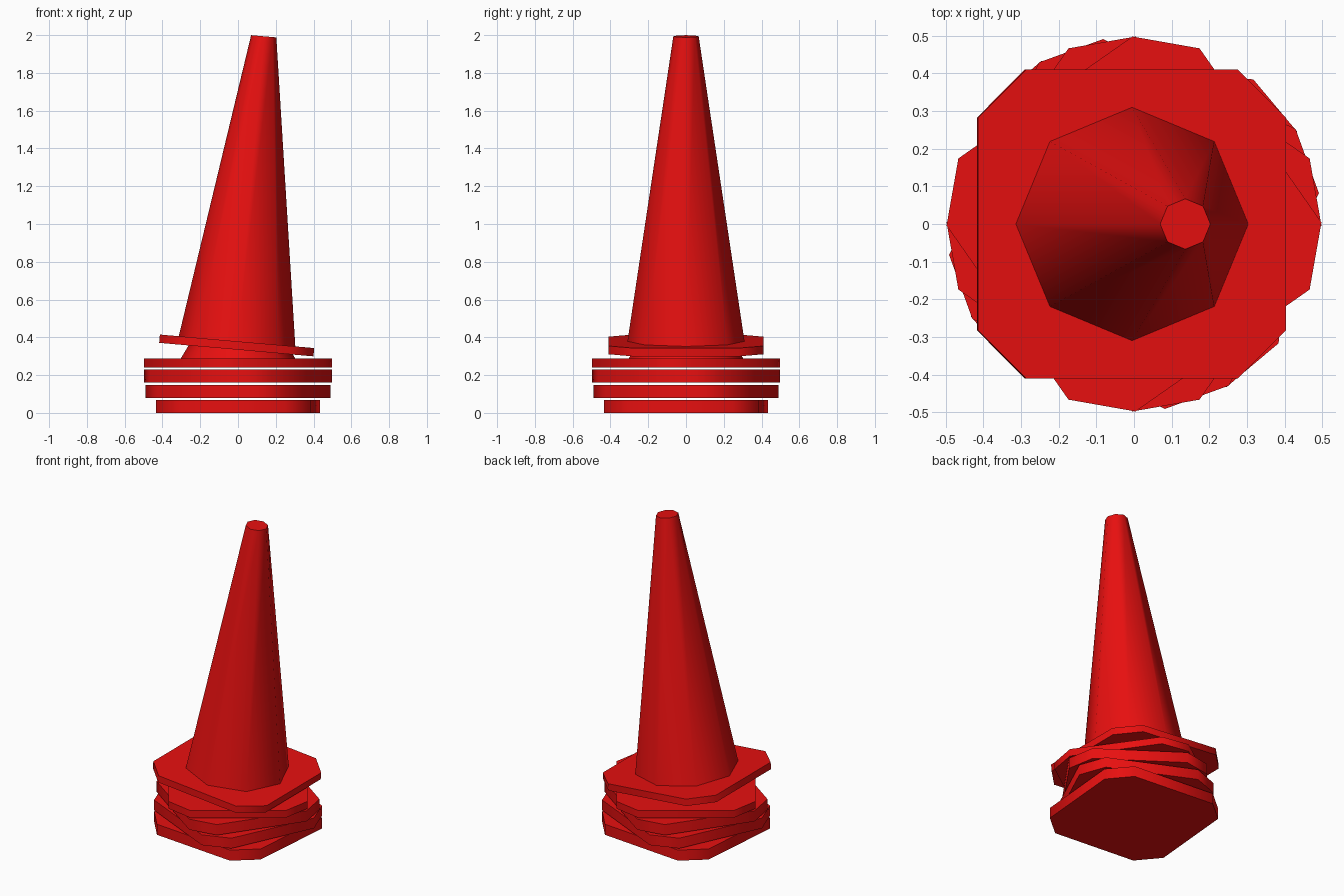
import bpy
import bmesh
from math import radians, sin, cos
from mathutils import Matrix

cube = bpy.data.objects.get("Cube")
if cube:
    bpy.data.objects.remove(cube, do_unlink=True)

red = bpy.data.materials.new("cone_red")
red.use_nodes = True
colour = (0.8, 0.005, 0.005, 1)
red.diffuse_color = colour
red.node_tree.nodes["Principled BSDF"].inputs["Base Color"].default_value = colour

HALF, CUT = 0.41, 0.282  # half width of a base, where its corner cut starts


def ring(radius, sides=8):
    step = radians(360 / sides)
    return [(radius * cos(i * step), radius * sin(i * step)) for i in range(sides)]


def base_outline():
    # square with cut corners, counterclockwise
    pts = []
    for i in range(4):
        a = radians(90 * i)
        for x, y in ((HALF, CUT), (CUT, HALF)):
            pts.append((x * cos(a) - y * sin(a), x * sin(a) + y * cos(a)))
    return pts


def loft(name, low, high, z0, z1, matrix=Matrix()):
    """Closed solid between two outlines with the same number of points."""
    bm = bmesh.new()
    a = [bm.verts.new((x, y, z0)) for x, y in low]
    b = [bm.verts.new((x, y, z1)) for x, y in high]
    bm.faces.new(a[::-1])
    bm.faces.new(b)
    n = len(a)
    for i in range(n):
        j = (i + 1) % n
        bm.faces.new((a[i], a[j], b[j], b[i]))
    bm.transform(matrix)
    mesh = bpy.data.meshes.new(name)
    bm.to_mesh(mesh)
    bm.free()
    mesh.materials.append(red)
    obj = bpy.data.objects.new(name, mesh)
    bpy.context.collection.objects.link(obj)
    bpy.ops.object.select_all(action="DESELECT")
    obj.select_set(True)
    bpy.context.view_layer.objects.active = obj
    bpy.ops.object.shade_smooth_by_angle(angle=radians(60))
    return obj


# stacked bases, each turned differently
outline = base_outline()
stack = [("bottom_base", 0.0, 0.069, -5), ("second_base", 0.08, 0.147, -25),
         ("third_base", 0.16, 0.229, -35), ("fourth_base", 0.24, 0.287, 35)]
for name, z0, z1, turn in stack:
    loft(name, outline, outline, z0, z1, Matrix.Rotation(radians(turn), 4, "Z"))

# short stub of the cone below the top one
loft("lower_cone_stub", ring(0.305), ring(0.26), 0.285, 0.36)

# leaning top cone and its base
lean = Matrix.Translation((-0.007, 0, 0.357)) @ Matrix.Rotation(radians(5), 4, "Y")
loft("top_base", outline, outline, -0.022, 0.022, lean)
loft("top_cone", ring(0.31), ring(0.067), 0.02, 1.643, lean)
